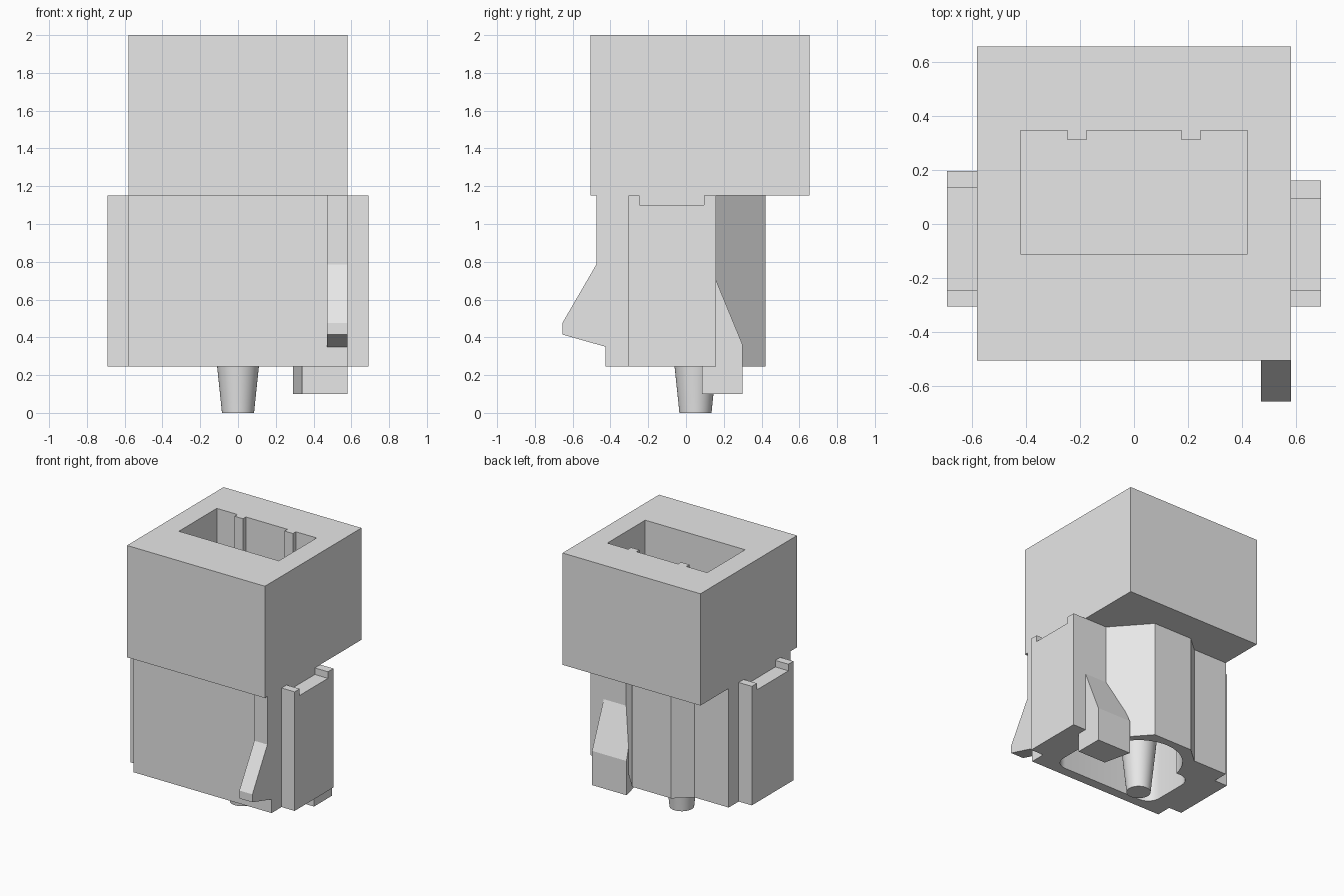
import bpy
import bmesh
import math
from mathutils import Matrix, Vector

cube = bpy.data.objects.get("Cube")
if cube:
    bpy.data.objects.remove(cube, do_unlink=True)

grey = bpy.data.materials.new("plain grey")
grey.use_nodes = True
COLOUR = (0.8, 0.8, 0.8, 1.0)
grey.diffuse_color = COLOUR
grey.node_tree.nodes["Principled BSDF"].inputs["Base Color"].default_value = COLOUR


def make_object(name, bm):
    bmesh.ops.recalc_face_normals(bm, faces=bm.faces)
    mesh = bpy.data.meshes.new(name)
    bm.to_mesh(mesh)
    bm.free()
    mesh.materials.append(grey)
    obj = bpy.data.objects.new(name, mesh)
    bpy.context.collection.objects.link(obj)
    return obj


def prism(name, profile, low, high, axis="z"):
    """Extrude a flat profile: (x, y) along z, or (y, z) along x."""
    def place(p, t):
        return (p[0], p[1], t) if axis == "z" else (t, p[0], p[1])
    bm = bmesh.new()
    face = bm.faces.new([bm.verts.new(place(p, low)) for p in profile])
    grown = bmesh.ops.extrude_face_region(bm, geom=[face])["geom"]
    shift = Vector(place((0, 0), high - low))
    bmesh.ops.translate(bm, vec=shift, verts=[v for v in grown if isinstance(v, bmesh.types.BMVert)])
    return make_object(name, bm)


def cone(name, x, y, z_low, z_high, r_low, r_high):
    bm = bmesh.new()
    bmesh.ops.create_cone(bm, cap_ends=True, segments=64, radius1=r_low, radius2=r_high,
                          depth=z_high - z_low,
                          matrix=Matrix.Translation((x, y, (z_low + z_high) / 2)))
    return make_object(name, bm)


def rounded_rectangle(x0, x1, y0, y1, r, steps=8):
    corners = [(x1 - r, y1 - r), (x0 + r, y1 - r), (x0 + r, y0 + r), (x1 - r, y0 + r)]
    points = []
    for quarter, (cx, cy) in enumerate(corners):
        for i in range(steps + 1):
            a = (quarter + i / steps) * math.pi / 2
            points.append((cx + r * math.cos(a), cy + r * math.sin(a)))
    return points


def activate(obj):
    bpy.ops.object.select_all(action="DESELECT")
    obj.select_set(True)
    bpy.context.view_layer.objects.active = obj


def cut(target, cutter):
    cutter.hide_render = True
    mod = target.modifiers.new("cut", "BOOLEAN")
    mod.operation = "DIFFERENCE"
    mod.solver = "EXACT"
    mod.object = cutter
    activate(target)
    bpy.ops.object.modifier_apply(modifier=mod.name)
    bpy.data.objects.remove(cutter, do_unlink=True)


def smooth(obj):
    activate(obj)
    bpy.ops.object.shade_smooth_by_angle(angle=math.radians(30))


BASE, SHOULDER, TOP = 0.245, 1.15, 2.0
HALF = 0.58

# Upper block with a keyed rectangular socket
head = prism("upper_block", [(-HALF, -0.505), (HALF, -0.505), (HALF, 0.655), (-HALF, 0.655)],
             SHOULDER, TOP)
back, key = 0.345, 0.31
socket = [(-0.42, -0.11), (0.42, -0.11), (0.42, back),
          (0.245, back), (0.245, key), (0.175, key), (0.175, back),
          (-0.175, back), (-0.175, key), (-0.245, key), (-0.245, back), (-0.42, back)]
cut(head, prism("socket_cutter", socket, 1.2, TOP + 0.1))

# Lower body with an angled bulge at the back
body = prism("lower_body", [(-HALF, -0.425), (HALF, -0.425), (HALF, 0.15), (0.40, 0.15),
                            (0.16, 0.42), (-0.17, 0.42), (-0.29, 0.315), (-HALF, 0.315)],
             BASE, SHOULDER)

# Rounded cavity open at the bottom
CEILING = 1.0
cut(body, prism("cavity_cutter", rounded_rectangle(-0.44, 0.44, -0.35, 0.1, 0.1),
                BASE - 0.1, CEILING))
cut(body, cone("round_cavity_cutter", 0, 0.05, BASE - 0.1, CEILING, 0.31, 0.31))
smooth(body)

# Tapered peg standing in the cavity
smooth(cone("peg_tip", 0, 0.05, 0, 0.05, 0.085, 0.09))
smooth(cone("peg_shaft", 0, 0.05, 0.05, CEILING, 0.09, 0.19))

# Side rails with a shallow notch in the top
NOTCH = 1.10
for name, inner, outer, rear, notch_rear in (("left_rail", HALF, 0.69, 0.16, 0.095),
                                             ("right_rail", -0.69, -HALF, 0.195, 0.135)):
    prism(name, [(-0.305, BASE), (rear, BASE), (rear, SHOULDER), (notch_rear, SHOULDER),
                 (notch_rear, NOTCH), (-0.245, NOTCH), (-0.245, SHOULDER), (-0.305, SHOULDER)],
          inner, outer, axis="x")

# Front catch
prism("front_catch", [(-0.425, SHOULDER), (-0.475, SHOULDER), (-0.475, 0.785), (-0.655, 0.475),
                      (-0.655, 0.415), (-0.425, 0.35)], 0.47, HALF, axis="x")

# Rear arm, with its inner side slanted
arm = prism("rear_arm", [(0.085, 0.1), (0.30, 0.1), (0.30, 0.36), (0.16, 0.7),
                         (0.16, SHOULDER), (0.085, SHOULDER)], 0.34, HALF, axis="x")
for v in arm.data.vertices:
    if v.co.x < 0.5:
        v.co.x -= (v.co.y - 0.085) * 0.23
